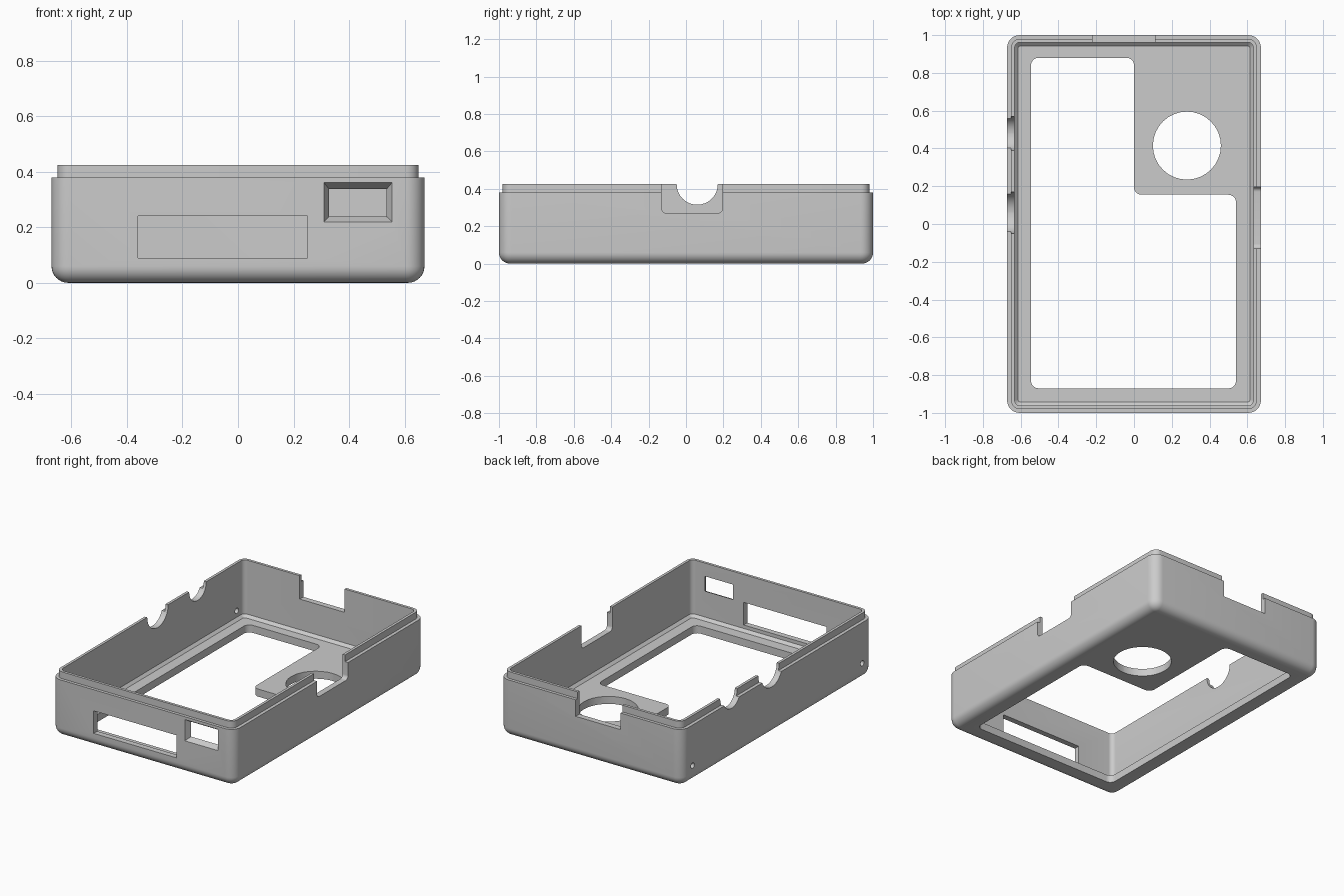
import bpy, bmesh, math
from mathutils import Vector

if "Cube" in bpy.data.objects:
    bpy.data.objects.remove(bpy.data.objects["Cube"])

grey = bpy.data.materials.new("grey_plastic")
grey.use_nodes = True
colour = (0.6, 0.6, 0.6, 1)
grey.diffuse_color = colour
grey.node_tree.nodes["Principled BSDF"].inputs["Base Color"].default_value = colour


def rounded(corners, r, steps=8):
    """Outline of a right-angled polygon with rounded corners."""
    if r == 0:
        return corners
    out = []
    for i, c in enumerate(corners):
        p = Vector(c)
        a = (Vector(corners[i - 1]) - p).normalized() * r
        b = (Vector(corners[(i + 1) % len(corners)]) - p).normalized() * r
        for k in range(steps + 1):
            t = math.pi / 2 * k / steps
            out.append(tuple(p + a * (1 - math.sin(t)) + b * (1 - math.cos(t))))
    return out


def rect(u0, u1, v0, v1, r=0.0):
    return rounded([(u0, v0), (u1, v0), (u1, v1), (u0, v1)], r)


def centred(hx, hy, r):
    return rect(-hx, hx, -hy, hy, r)


def disc(u, v, r):
    # slightly under full radius keeps the outline free of doubled points
    return rect(u - r, u + r, v - r, v + r, r * 0.999)


def loft(name, rings, axis="z"):
    """Closed solid through (outline, level) rings stacked along an axis."""
    place = {"x": lambda u, v, w: (w, u, v),
             "y": lambda u, v, w: (u, w, v),
             "z": lambda u, v, w: (u, v, w)}[axis]
    bm = bmesh.new()
    loops = [[bm.verts.new(place(u, v, w)) for u, v in pts] for pts, w in rings]
    n = len(loops[0])
    for lo, hi in zip(loops, loops[1:]):
        for i in range(n):
            j = (i + 1) % n
            bm.faces.new((lo[i], lo[j], hi[j], hi[i]))
    bm.faces.new(loops[0][::-1])
    bm.faces.new(loops[-1])
    bmesh.ops.recalc_face_normals(bm, faces=bm.faces)
    me = bpy.data.meshes.new(name)
    bm.to_mesh(me)
    bm.free()
    me.materials.append(grey)
    ob = bpy.data.objects.new(name, me)
    bpy.context.collection.objects.link(ob)
    return ob


def prism(name, pts, axis, lo, hi):
    return loft(name, [(pts, lo), (pts, hi)], axis)


# Outer shell: rounded base edge, straight walls, stepped lip
HX, HY, FILLET = 0.672, 1.0, 0.06
rings = []
for k in range(9):
    t = math.pi / 2 * k / 8
    inset = FILLET * (1 - math.sin(t))
    rings.append((centred(HX - inset, HY - inset, 0.067 - inset),
                  FILLET * (1 - math.cos(t))))
rings += [(centred(HX, HY, 0.067), 0.38),
          (centred(0.65, 0.98, 0.045), 0.38),
          (centred(0.65, 0.98, 0.045), 0.425)]
case = loft("case_shell", rings)

# Inner cavity with a small chamfer around the floor
FLOOR = 0.05
cutters = [loft("cavity", [(centred(0.615, 0.943, 0.015), FLOOR),
                           (centred(0.632, 0.962, 0.03), FLOOR + 0.017),
                           (centred(0.632, 0.962, 0.03), 0.6)])]

# Floor openings: L-shaped display window and round hole
ell = [(-0.545, -0.87), (0.54, -0.87), (0.54, 0.155),
       (0, 0.155), (0, 0.88), (-0.545, 0.88)]
cutters.append(prism("display_opening", rounded(ell, 0.04), "z", -0.1, 0.2))
cutters.append(prism("round_opening", disc(0.28, 0.415, 0.18), "z", -0.1, 0.2))

# Front wall: slot and tapered port
cutters.append(prism("front_slot", rect(-0.36, 0.25, 0.09, 0.24), "y", -1.1, -0.9))
cutters.append(loft("front_port", [(rect(0.305, 0.56, 0.215, 0.367), -1.01),
                                   (rect(0.332, 0.532, 0.242, 0.333), -0.955),
                                   (rect(0.332, 0.532, 0.242, 0.333), -0.9)], "y"))

# Back and left wall notches
cutters.append(prism("back_notch", rect(-0.22, 0.11, 0.27, 0.6), "y", 0.9, 1.1))
cutters.append(prism("side_notch", rect(-0.13, 0.195, 0.27, 0.6, 0.025), "x", 0.55, 0.8))

# Opposite wall: two half-round notches and two screw holes
for y, z, r in [(0.06, 0.425, 0.11), (0.48, 0.425, 0.09),
                (0.89, 0.11, 0.018), (-0.89, 0.11, 0.018)]:
    cutters.append(prism("round_cut", disc(y, z, r), "x", -0.8, -0.55))

# Apply the cuts
bpy.ops.object.select_all(action="DESELECT")
case.select_set(True)
bpy.context.view_layer.objects.active = case
for cutter in cutters:
    cutter.hide_render = True
    mod = case.modifiers.new(cutter.name, "BOOLEAN")
    mod.operation = "DIFFERENCE"
    mod.solver = "EXACT"
    mod.object = cutter
    bpy.ops.object.modifier_apply(modifier=mod.name)
    bpy.data.objects.remove(cutter)
bpy.ops.object.shade_smooth_by_angle(angle=math.radians(30))
